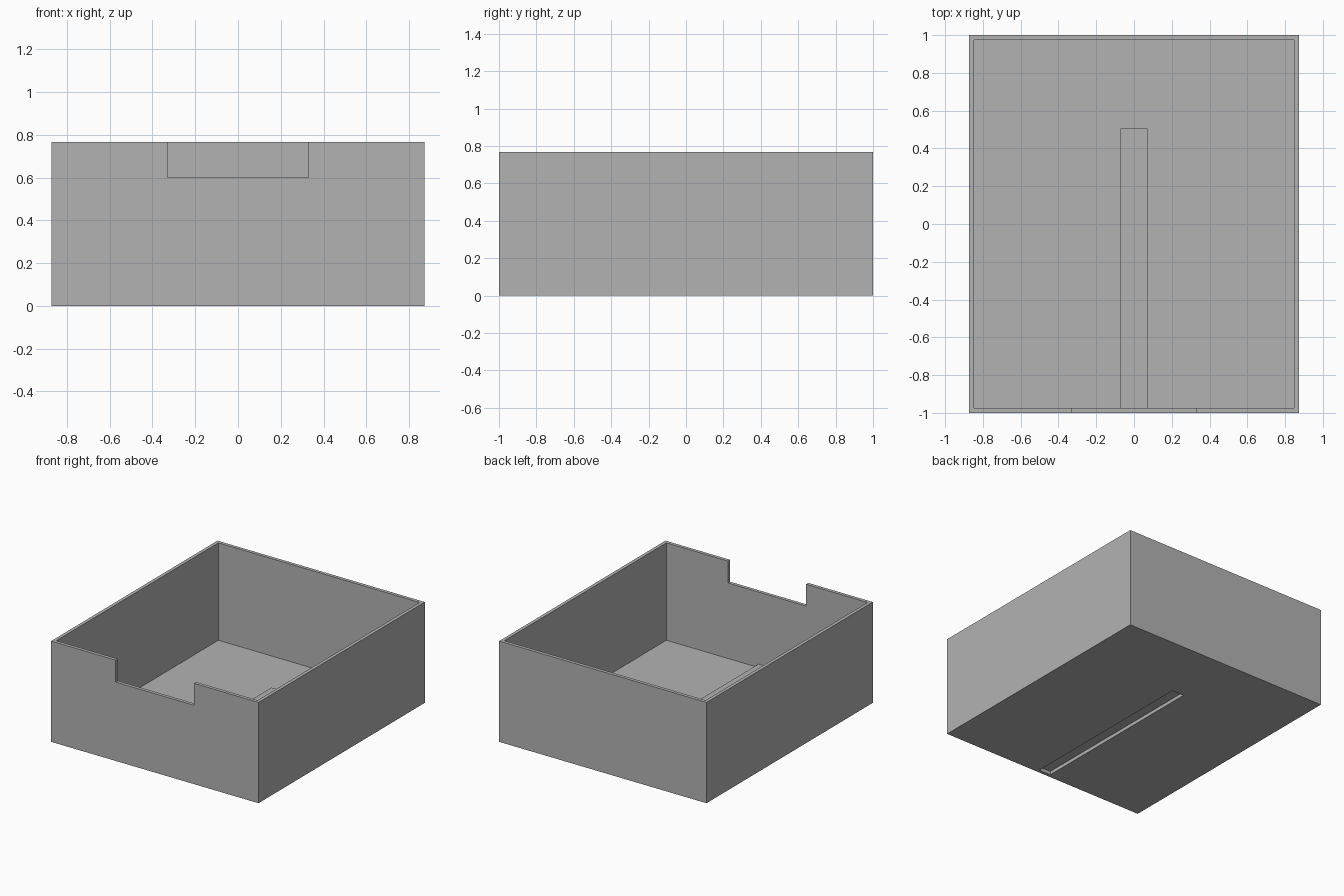
import bpy

default = bpy.data.objects.get("Cube")
if default:
    bpy.data.objects.remove(default, do_unlink=True)

WIDTH, DEPTH, HEIGHT = 0.873, 1.0, 0.767   # half width, half depth, full height
WALL = 0.026                               # wall and floor thickness

grey = bpy.data.materials.new("plain grey")
grey.use_nodes = True
colour = (0.45, 0.45, 0.45, 1)
grey.diffuse_color = colour
grey.node_tree.nodes["Principled BSDF"].inputs["Base Color"].default_value = colour


def box(name, x, y, z):
    """Box centred on x = 0: half width x, ranges y and z."""
    bpy.ops.mesh.primitive_cube_add(
        size=1, location=(0, (y[0] + y[1]) / 2, (z[0] + z[1]) / 2))
    obj = bpy.context.object
    obj.name = name
    obj.scale = (2 * x, y[1] - y[0], z[1] - z[0])
    bpy.ops.object.transform_apply(location=True, rotation=False, scale=True)
    obj.data.materials.append(grey)
    return obj


def combine(target, tool, operation):
    """Apply a boolean and remove the tool object."""
    tool.hide_render = True
    mod = target.modifiers.new(operation.lower(), 'BOOLEAN')
    mod.operation = operation
    mod.solver = 'EXACT'
    mod.object = tool
    bpy.context.view_layer.objects.active = target
    bpy.ops.object.modifier_apply(modifier=mod.name)
    bpy.data.objects.remove(tool, do_unlink=True)


# Open tray
tray = box("tray", WIDTH, (-DEPTH, DEPTH), (0, HEIGHT))
inner = DEPTH - WALL
combine(tray, box("cavity", WIDTH - WALL, (-inner, inner), (WALL, 1)), 'DIFFERENCE')

# Raised rib along the floor, joined to the front wall
combine(tray, box("rib", 0.072, (-inner - WALL / 2, 0.505), (WALL / 2, 2 * WALL)), 'UNION')

# Groove under the rib, open at the bottom
combine(tray, box("groove", 0.05, (-inner, 0.48), (-0.1, WALL)), 'DIFFERENCE')

# Notch in the top of the front wall
combine(tray, box("notch", 0.33, (-1.1, -0.9), (0.6, 1)), 'DIFFERENCE')
